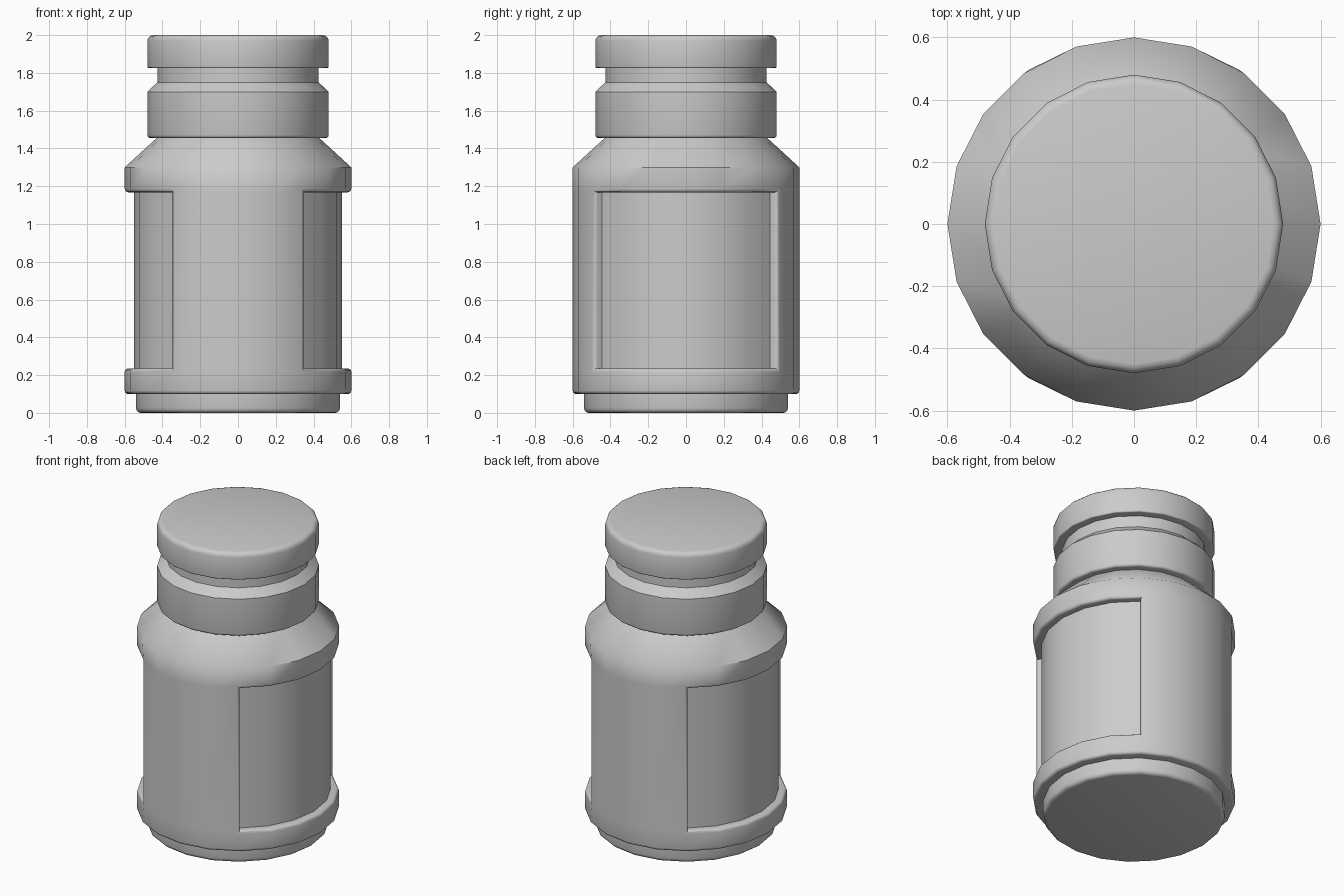
import bpy, bmesh, math
from mathutils import Vector

if "Cube" in bpy.data.objects:
    bpy.data.objects.remove(bpy.data.objects["Cube"])

SIDES = 20


def rounded(profile, segs=3):
    """Expand (r, z, bevel) corners into small arcs."""
    pts = []
    for i, (r, z, b) in enumerate(profile):
        p = Vector((r, z))
        if b == 0:
            pts.append(p)
            continue
        prev = Vector(profile[i - 1][:2]) if i else Vector((0, z))
        nxt = Vector(profile[i + 1][:2]) if i + 1 < len(profile) else Vector((0, z))
        u, v = (prev - p).normalized() * b, (nxt - p).normalized() * b
        for k in range(segs + 1):
            a = math.pi / 2 * k / segs
            pts.append(p + u * (1 - math.sin(a)) + v * (1 - math.cos(a)))
    return pts


def lathe(profile):
    bm = bmesh.new()
    rings = []
    for r, z in rounded(profile):
        rings.append([bm.verts.new((r * math.cos(math.tau * i / SIDES),
                                    r * math.sin(math.tau * i / SIDES), z))
                      for i in range(SIDES)])
    for a, b in zip(rings, rings[1:]):
        for i in range(SIDES):
            j = (i + 1) % SIDES
            bm.faces.new((a[i], a[j], b[j], b[i]))
    bm.faces.new(rings[0][::-1])
    bm.faces.new(rings[-1])
    bm.normal_update()
    return bm


def finish(name, bm, soft=None):
    bmesh.ops.recalc_face_normals(bm, faces=bm.faces[:])
    for f in bm.faces:
        f.smooth = True
    for e in bm.edges:
        e.smooth = e.calc_face_angle(0) < math.radians(35) or bool(soft and soft(e))
    me = bpy.data.meshes.new(name)
    bm.to_mesh(me)
    bm.free()
    ob = bpy.data.objects.new(name, me)
    bpy.context.collection.objects.link(ob)
    return ob


# Foot
finish("jar_foot", lathe([(0.54, 0.0, 0.025), (0.54, 0.11, 0)]))

# Body with shoulder
body = lathe([(0.6, 0.1, 0.018), (0.6, 0.235, 0), (0.6, 1.168, 0),
              (0.6, 1.3, 0), (0.42, 1.465, 0)])

# Label recesses on the left and right
panel = [f for f in body.faces
         if 0.3 < f.calc_center_median().z < 1.1 and len(f.verts) == 4
         and abs(f.calc_center_median().x) > 0.36]
walls = bmesh.ops.inset_region(body, faces=panel, thickness=0, depth=0)["faces"]
inner = {v for f in panel for v in f.verts}
for v in inner:
    v.co.x *= 0.55 / 0.6
    v.co.y *= 0.55 / 0.6
rim = list({e for f in walls for e in f.edges
            if e.verts[0] not in inner and e.verts[1] not in inner})
bmesh.ops.bevel(body, geom=rim, offset=0.018, segments=3, profile=0.5,
                affect='EDGES', clamp_overlap=True)


def front_shoulder(e):
    m = (e.verts[0].co + e.verts[1].co) / 2
    return abs(m.z - 1.3) < 0.001 and abs(m.x) < 0.45


finish("jar_body", body, front_shoulder)

# Lid with grooved neck
finish("jar_lid", lathe([(0.48, 1.455, 0.016), (0.48, 1.70, 0), (0.427, 1.75, 0),
                         (0.427, 1.825, 0), (0.48, 1.825, 0.008), (0.48, 2.0, 0.03)]))
